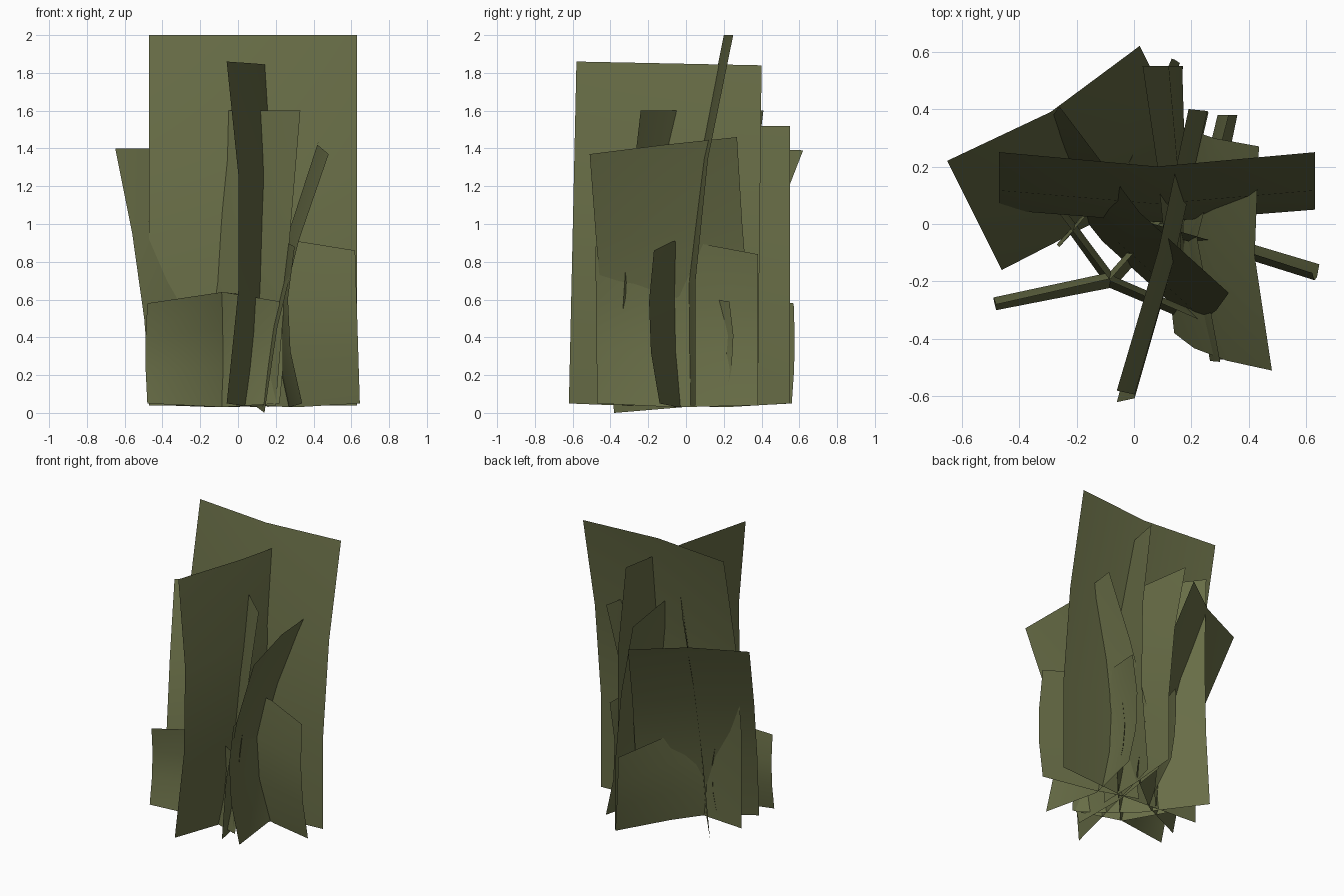
import bpy
from mathutils import Vector

olive = bpy.data.materials.new("olive_green")
olive.diffuse_color = (0.138, 0.153, 0.062, 1)


def grass_card(name, bottom, top, bow, rows=3):
    """Folded sheet: three points along the foot, three along the tip, bowed between."""
    bottom = [Vector(p) for p in bottom]
    top = [Vector(p) for p in top]
    bow = Vector((bow[0], bow[1], 0))
    verts = []
    for r in range(rows + 1):
        t = r / rows
        verts += [b.lerp(u, t) + bow * (4 * t * (1 - t)) for b, u in zip(bottom, top)]
    faces = [(3 * r + c, 3 * r + c + 1, 3 * r + c + 4, 3 * r + c + 3)
             for r in range(rows) for c in range(2)]
    mesh = bpy.data.meshes.new(name)
    mesh.from_pydata(verts, [], faces)
    mesh.materials.append(olive)
    mesh.polygons.foreach_set("use_smooth", [True] * len(mesh.polygons))
    mesh.update()
    obj = bpy.data.objects.new(name, mesh)
    bpy.context.collection.objects.link(obj)


# Tall cards
grass_card("tall_card_back",
           [(-.47, .05, .04), (.08, .01, .04), (.63, .05, .04)],
           [(-.47, .25, 2), (.08, .20, 2), (.63, .25, 2)], (0, -.075))
grass_card("tall_card_side",
           [(-.06, -.62, .05), (.08, -.12, .03), (.20, .38, .04)],
           [(-.06, -.58, 1.86), (.085, -.09, 1.85), (.19, .40, 1.84)], (.07, 0))
grass_card("tall_card_diagonal",
           [(-.39, .29, .04), (-.11, -.06, .03), (.20, -.34, .04)],
           [(-.26, .41, 1.6), (.02, .04, 1.6), (.33, -.24, 1.6)], (.0, -.03))
grass_card("tall_card_rear",
           [(.14, -.13, .04), (.16, .21, .03), (.17, .55, .05)],
           [(.11, -.10, 1.52), (.08, .21, 1.52), (.03, .55, 1.52)], (.05, 0))

# Leaning cards
grass_card("leaning_card_left",
           [(-.46, -.16, .05), (-.11, .02, .03), (.20, .26, .05)],
           [(-.65, .22, 1.4), (-.29, .39, 1.4), (.02, .62, 1.39)], (.03, -.06))
grass_card("leaning_card_right",
           [(.14, -.38, 0), (.10, -.02, .03), (.11, .38, .08)],
           [(.48, -.51, 1.37), (.42, -.11, 1.42), (.435, .27, 1.46)], (-.05, -.01))

# Short cards round the foot
grass_card("short_card_right",
           [(0, .05, .04), (.31, -.04, .03), (.645, -.14, .05)],
           [(0, .02, .9), (.31, -.07, .91), (.62, -.17, .86)], (0, -.04))
grass_card("short_card_side",
           [(.34, -.47, .05), (.27, -.05, .03), (.36, .38, .04)],
           [(.30, -.48, .88), (.22, -.05, .92), (.33, .38, .84)], (-.055, 0))
grass_card("short_card_left",
           [(-.48, -.30, .05), (-.07, -.22, .03), (.31, .20, .05)],
           [(-.48, -.28, .58), (-.08, -.19, .64), (.29, .23, .59)], (-.01, .035))
grass_card("short_card_front",
           [(-.27, .03, .05), (-.09, -.22, .03), (.22, -.35, .05)],
           [(-.27, .05, .61), (-.08, -.20, .64), (.22, -.33, .59)], (.02, .025))
grass_card("short_card_rear",
           [(-.26, -.08, .05), (-.01, .19, .03), (.16, .56, .05)],
           [(-.26, -.08, .58), (-.02, .20, .64), (.13, .57, .58)], (-.01, .01))
